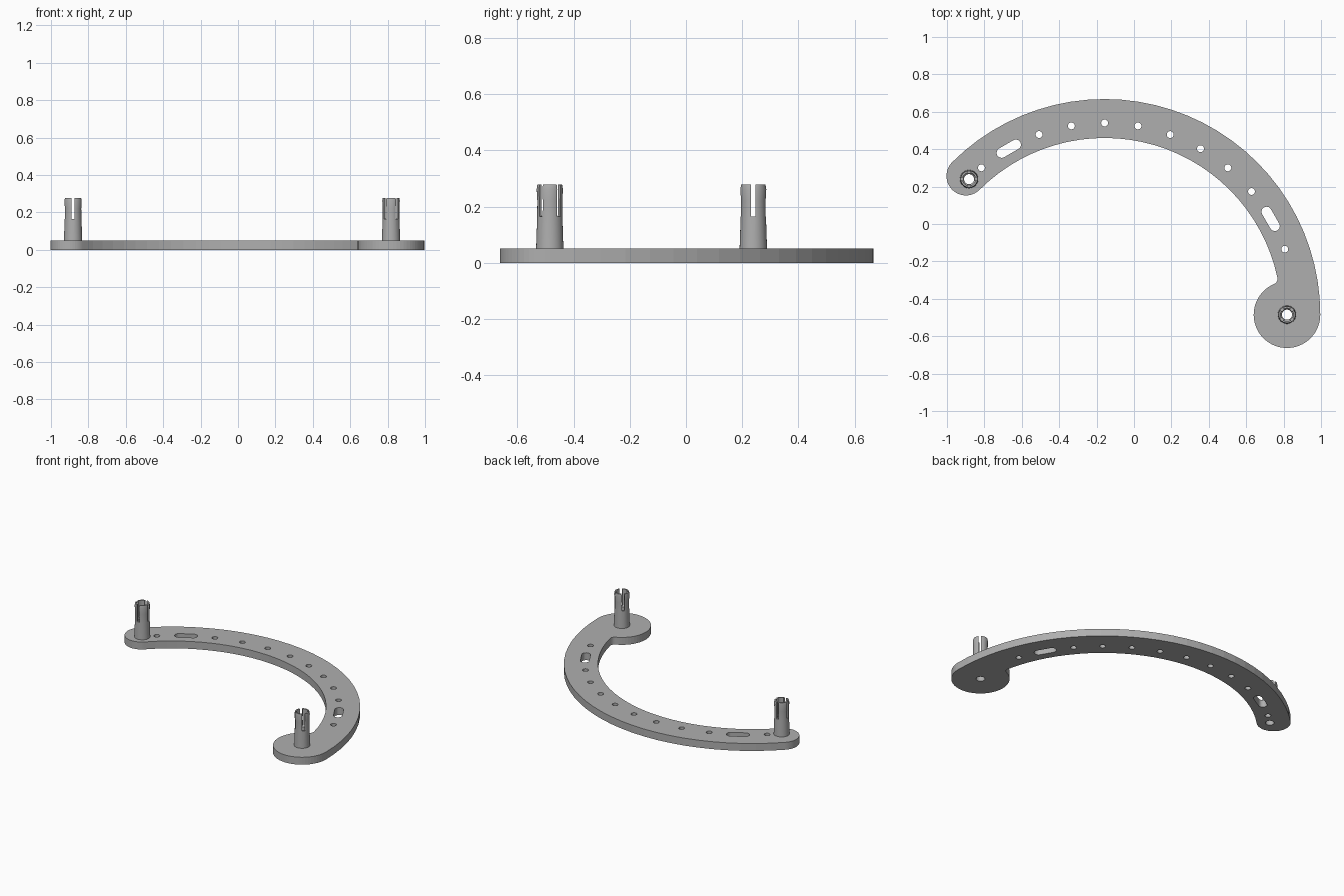
import bpy, bmesh, math
from mathutils import Vector

if "Cube" in bpy.data.objects:
    bpy.data.objects.remove(bpy.data.objects["Cube"], do_unlink=True)

grey = bpy.data.materials.new("plain grey")
grey.use_nodes = True
grey.diffuse_color = (0.43, 0.43, 0.43, 1)
grey.node_tree.nodes["Principled BSDF"].inputs["Base Color"].default_value = (0.43, 0.43, 0.43, 1)

CENTRE = Vector((-0.157, -0.485))
R_OUT, R_IN, R_HOLES = 1.153, 0.945, 1.025
THICK = 0.05


def polar(c, r, deg):
    a = math.radians(deg)
    return Vector((c[0] + r * math.cos(a), c[1] + r * math.sin(a)))


def arc(c, r, a0, a1, n):
    return [polar(c, r, a0 + (a1 - a0) * i / n) for i in range(n + 1)]


def direction(a, b):
    return math.degrees(math.atan2(b.y - a.y, b.x - a.x))


# Arm outline: outer arc, rounded tip, inner arc, fillet, round pad
pad = Vector((0.818, CENTRE.y))
pad_r, fillet_r = 0.178, 0.03
tip = polar(CENTRE, (R_OUT + R_IN) / 2, 135)
d = pad.x - CENTRE.x
ra, rb = R_IN - fillet_r, pad_r + fillet_r
fx = (ra * ra - rb * rb + d * d) / (2 * d)
fillet = CENTRE + Vector((fx, math.sqrt(ra * ra - fx * fx)))
a_main = direction(CENTRE, fillet)
a_pad = direction(pad, fillet)

outline = arc(CENTRE, R_OUT, 0, 135, 30)
outline += arc(tip, (R_OUT - R_IN) / 2, 135, 315, 24)[1:]
outline += arc(CENTRE, R_IN, 135, a_main, 30)[1:]
outline += arc(fillet, fillet_r, a_main, a_pad - 180, 8)[1:]
outline += arc(pad, pad_r, a_pad, 360, 40)[1:-1]

# Holes: small round ones, two slots, two post bores
left_post = polar(CENTRE, R_HOLES, 135)
BORE = 0.027
loops = [outline]
for a in (20, 40, 50, 60, 70, 80, 90, 100, 110, 130):
    loops.append(arc(polar(CENTRE, R_HOLES, a), 0.0185, 0, 360, 20)[:-1])
for a in (30, 120):
    c = polar(CENTRE, R_HOLES, a)
    ends = polar(c, 0.044, a + 90), polar(c, 0.044, a - 90)
    loops.append(arc(ends[0], 0.027, a, a + 180, 10) + arc(ends[1], 0.027, a + 180, a + 360, 10))
for c in (left_post, pad):
    loops.append(arc(c, BORE, 0, 360, 32)[:-1])

curve = bpy.data.curves.new("curved_arm", "CURVE")
curve.dimensions = "2D"
curve.fill_mode = "BOTH"
curve.extrude = THICK / 2
for pts in loops:
    s = curve.splines.new("POLY")
    s.points.add(len(pts) - 1)
    for p, v in zip(s.points, pts):
        p.co = (v.x, v.y, 0, 1)
    s.use_cyclic_u = True
    s.use_smooth = False
curve.materials.append(grey)
arm = bpy.data.objects.new("curved_arm", curve)
arm.location.z = THICK / 2
bpy.context.collection.objects.link(arm)
bpy.ops.object.select_all(action="DESELECT")
bpy.context.view_layer.objects.active = arm
arm.select_set(True)
bpy.ops.object.convert(target="MESH")


def add_mesh(name, bm):
    bmesh.ops.recalc_face_normals(bm, faces=bm.faces)
    me = bpy.data.meshes.new(name)
    bm.to_mesh(me)
    bm.free()
    me.materials.append(grey)
    ob = bpy.data.objects.new(name, me)
    bpy.context.collection.objects.link(ob)
    return ob


# Hollow clip posts, each split into four prongs by crossed slots
def post(name, c, turn):
    profile = [(0.049, 0.045), (0.045, 0.165), (0.0445, 0.22), (0.047, 0.262), (0.044, 0.278),
               (0.035, 0.278), (0.034, 0.17), (BORE, 0.16), (BORE, 0.045)]
    n = 32
    bm = bmesh.new()
    rings = []
    for i in range(n):
        p = [polar((0, 0), r, 360 * i / n) for r, z in profile]
        rings.append([bm.verts.new((v.x, v.y, z)) for v, (r, z) in zip(p, profile)])
    m = len(profile)
    for i in range(n):
        a, b = rings[i], rings[(i + 1) % n]
        for j in range(m):
            k = (j + 1) % m
            bm.faces.new((a[j], b[j], b[k], a[k]))
    ob = add_mesh(name, bm)
    for k in range(2):
        bm = bmesh.new()
        bmesh.ops.create_cube(bm, size=1)
        bmesh.ops.scale(bm, vec=(0.2, 0.017, 0.2), verts=bm.verts)
        cutter = add_mesh("slot_cutter", bm)
        cutter.location.z = 0.265
        cutter.rotation_euler.z = math.radians(turn + 90 * k)
        cutter.hide_render = True
        mod = ob.modifiers.new("slot", "BOOLEAN")
        mod.operation = "DIFFERENCE"
        mod.solver = "EXACT"
        mod.object = cutter
        bpy.context.view_layer.objects.active = ob
        bpy.ops.object.modifier_apply(modifier=mod.name)
        bpy.data.objects.remove(cutter, do_unlink=True)
    ob.location = (c.x, c.y, 0)
    bpy.ops.object.select_all(action="DESELECT")
    ob.select_set(True)
    bpy.ops.object.shade_smooth_by_angle(angle=math.radians(30))


post("right_post", left_post, 0)
post("left_post", pad, 45)
